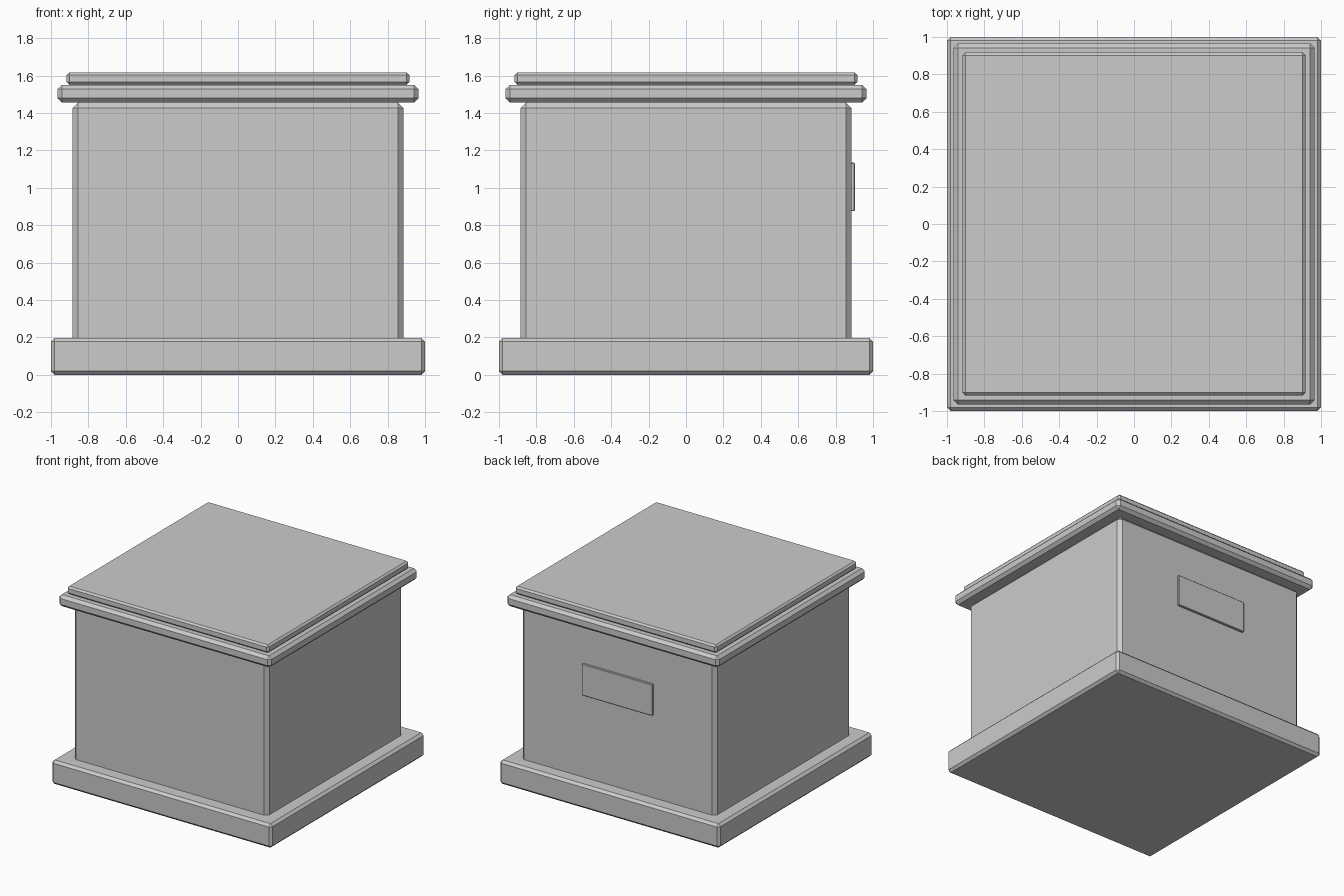
import bpy

if "Cube" in bpy.data.objects:
    bpy.data.objects.remove(bpy.data.objects["Cube"])


def block(name, size, z0, z1, bevel, x=0.0, y=0.0):
    """Box between two heights with single-step chamfered edges."""
    bpy.ops.mesh.primitive_cube_add(size=1, location=(x, y, (z0 + z1) / 2))
    ob = bpy.context.object
    ob.name = name
    ob.scale = (size[0], size[1], z1 - z0)
    bpy.ops.object.transform_apply(location=False, rotation=False, scale=True)
    mod = ob.modifiers.new("chamfer", 'BEVEL')
    mod.width = bevel
    mod.segments = 1
    mod.limit_method = 'ANGLE'
    return ob


# Plinth at the bottom
block("base", (2.0, 2.0), 0.0, 0.197, 0.02)
# Main body, seated slightly into the plinth
block("body", (1.77, 1.77), 0.15, 1.456, 0.03)
# Two-step cap
block("lower_cap", (1.93, 1.93), 1.456, 1.551, 0.023)
block("upper_cap", (1.832, 1.832), 1.551, 1.616, 0.014)
# Plaque on the back face
block("plaque", (0.64, 0.04), 0.876, 1.134, 0.004, x=-0.005, y=0.883)
